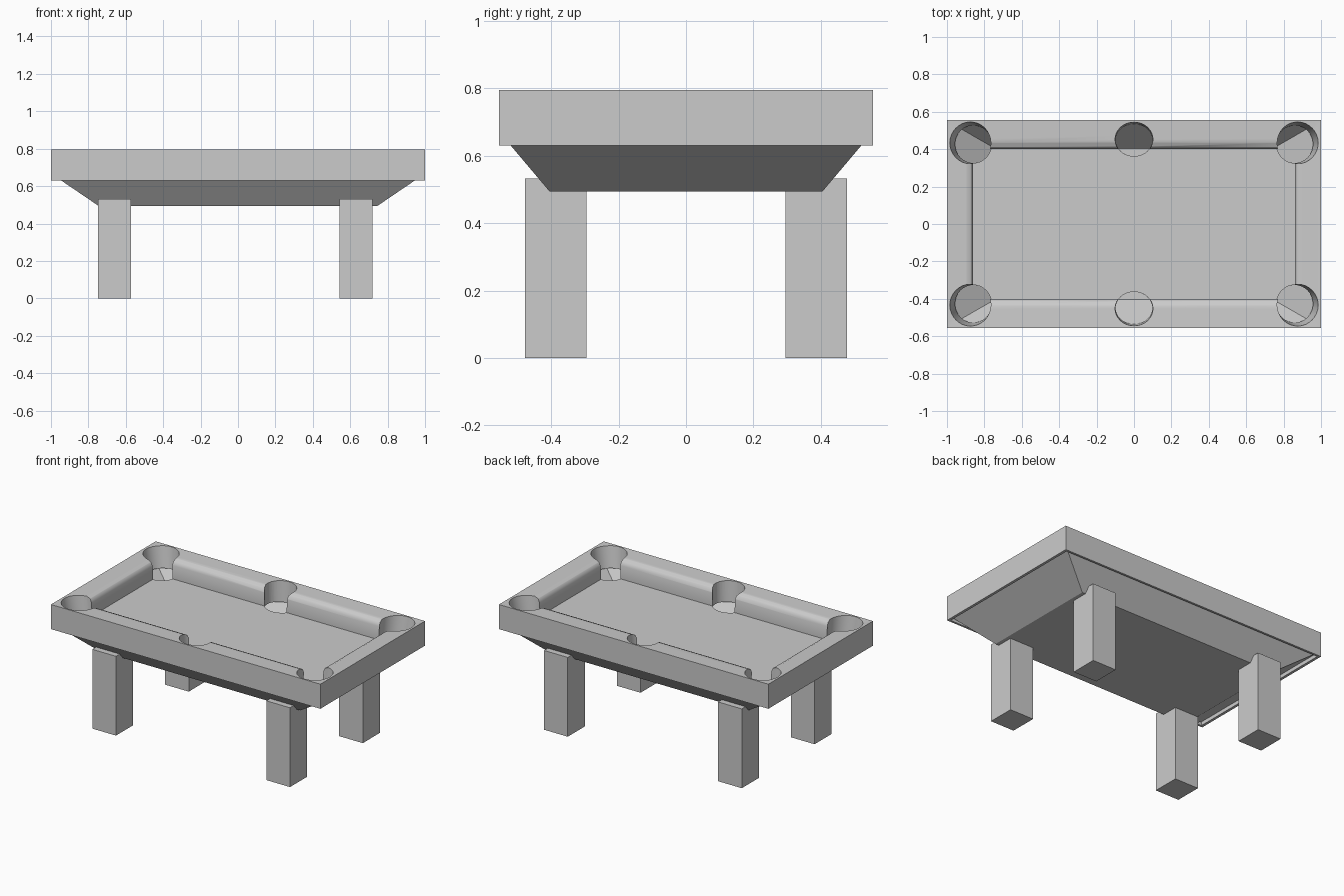
import bpy, bmesh
from math import cos, sin, pi

if "Cube" in bpy.data.objects:
    bpy.data.objects.remove(bpy.data.objects["Cube"])


def loft(name, rings, cap_start=True, cap_end=True):
    """Skin a list of closed point loops into one mesh object."""
    bm = bmesh.new()
    loops = [[bm.verts.new(p) for p in ring] for ring in rings]
    for a, b in zip(loops, loops[1:]):
        n = len(a)
        for i in range(n):
            j = (i + 1) % n
            bm.faces.new((a[i], a[j], b[j], b[i]))
    if cap_start:
        bm.faces.new(loops[0][::-1])
    if cap_end:
        bm.faces.new(loops[-1])
    if cap_start and cap_end:
        bmesh.ops.recalc_face_normals(bm, faces=bm.faces)
    me = bpy.data.meshes.new(name)
    bm.to_mesh(me)
    bm.free()
    ob = bpy.data.objects.new(name, me)
    bpy.context.collection.objects.link(ob)
    return ob


def rect(hx, hy, z, cx=0, cy=0):
    return [(cx + sx * hx, cy + sy * hy, z)
            for sx, sy in ((-1, -1), (1, -1), (1, 1), (-1, 1))]


def oval(cx, cy, rx, ry, z, n=32):
    return [(cx + rx * cos(2 * pi * i / n), cy + ry * sin(2 * pi * i / n), z)
            for i in range(n)]


# Rails and playing bed in one piece: outer wall, rounded cushion, recessed bed
SPLIT, BED = 0.655, 0.665
table = loft("rails_and_bed", [
    rect(1, 0.555, SPLIT), rect(1, 0.555, 0.795),
    rect(0.895, 0.435, 0.79), rect(0.871, 0.411, 0.779),
    rect(0.86, 0.40, 0.755), rect(0.86, 0.40, BED)])

# Pocket cutters: tapered at the corners, straight at the middle
cutters = []
for sy in (-1, 1):
    for sx in (-1, 0, 1):
        if sx:
            rings = [oval(sx * 0.855, sy * 0.425, 0.095, 0.098, 0.62),
                     oval(sx * 0.878, sy * 0.435, 0.112, 0.114, 0.82)]
        else:
            rings = [oval(0, sy * 0.448, 0.098, 0.085, 0.62),
                     oval(0, sy * 0.453, 0.102, 0.093, 0.82)]
        cutter = loft("pocket_cutter", rings)
        cutter.hide_render = True
        mod = table.modifiers.new("pocket", 'BOOLEAN')
        mod.operation = 'DIFFERENCE'
        mod.solver = 'EXACT'
        mod.object = cutter
        cutters.append(cutter)

# Bake the pockets, then drop the hidden underside so the apron stays hollow
dg = bpy.context.evaluated_depsgraph_get()
table.data = bpy.data.meshes.new_from_object(table.evaluated_get(dg))
table.modifiers.clear()
for c in cutters:
    bpy.data.objects.remove(c)
bm = bmesh.new()
bm.from_mesh(table.data)
under = [f for f in bm.faces if all(v.co.z < SPLIT + 0.001 for v in f.verts)]
bmesh.ops.delete(bm, geom=under, context='FACES_ONLY')
bm.to_mesh(table.data)
bm.free()

# Apron: flat bottom, sloping sides running up behind a thin rail rim
loft("apron", [rect(0.745, 0.405, 0.494), rect(0.982, 0.541, SPLIT),
               rect(0.982, 0.541, 0.63), rect(1, 0.555, 0.63),
               rect(1, 0.555, SPLIT)], cap_end=False)

# Legs
for label, cy in (("front", -0.386), ("back", 0.386)):
    for side, cx in (("left", -0.66), ("right", 0.632)):
        loft(f"{label}_{side}_leg", [rect(0.088, 0.091, 0, cx, cy),
                                     rect(0.088, 0.091, 0.532, cx, cy)])

# Smooth the pocket walls and cushion noses, keep hard edges sharp
bpy.ops.object.select_all(action='DESELECT')
table.select_set(True)
bpy.context.view_layer.objects.active = table
bpy.ops.object.shade_smooth_by_angle(angle=0.75)
